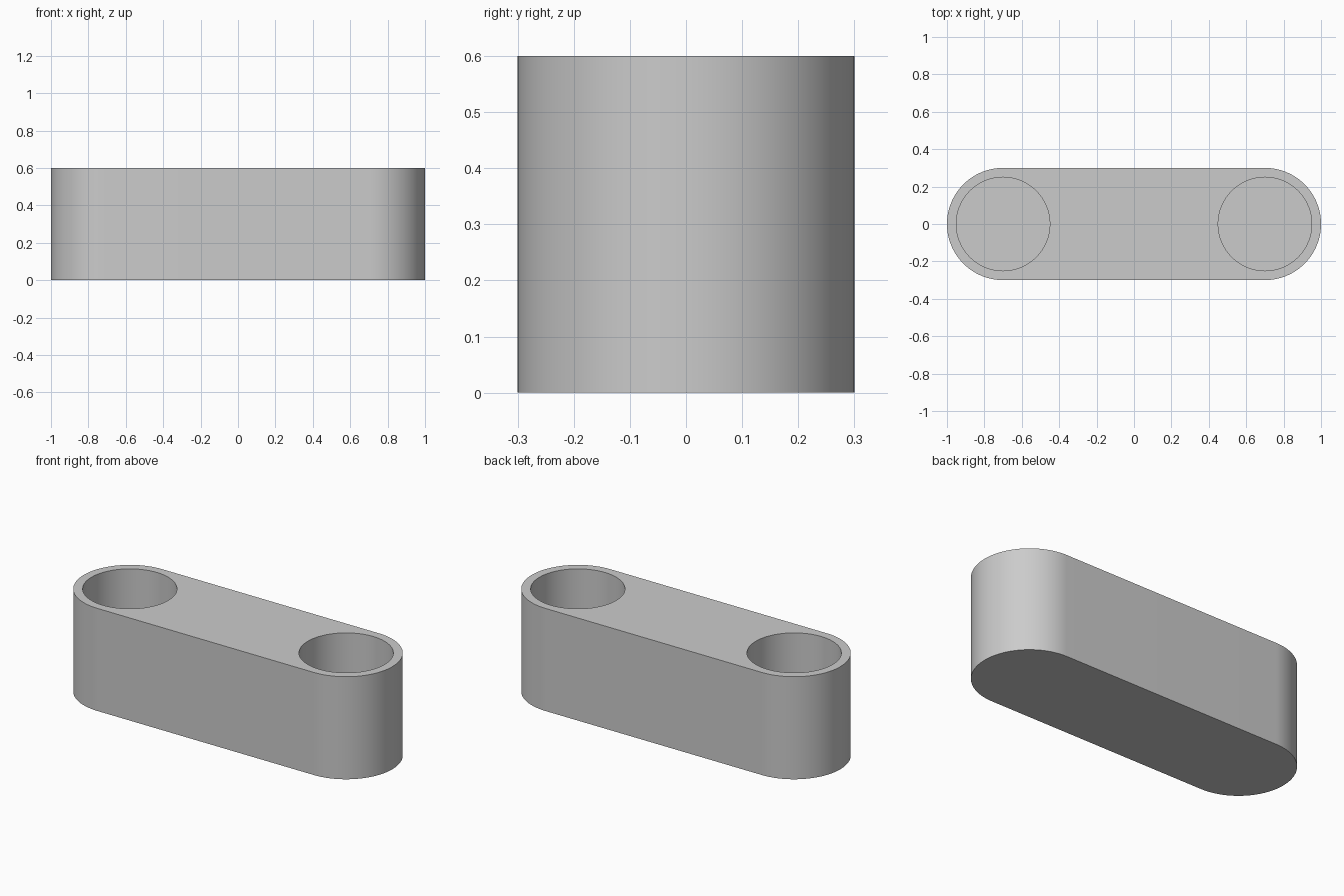
import bpy
import bmesh
from math import cos, sin, pi, radians

if "Cube" in bpy.data.objects:
    bpy.data.objects.remove(bpy.data.objects["Cube"])

HALF_SPAN = 0.7      # distance of each end centre from the middle
RADIUS = 0.3
HEIGHT = 0.6
BORE = 0.25
FLOOR = 0.05         # material left under each pocket
SEGMENTS = 64

grey = bpy.data.materials.new("plain grey")
grey.diffuse_color = (0.6, 0.6, 0.6, 1)
grey.use_nodes = True
grey.node_tree.nodes["Principled BSDF"].inputs["Base Color"].default_value = (0.6, 0.6, 0.6, 1)


def half_ring(side):
    """Points of one rounded end, counter-clockwise."""
    start = -pi / 2 if side > 0 else pi / 2
    angles = [start + pi * i / SEGMENTS for i in range(SEGMENTS + 1)]
    return [(side * HALF_SPAN + RADIUS * cos(a), RADIUS * sin(a), 0) for a in angles]


# Rounded bar: slot outline extruded upward
bm = bmesh.new()
outline = bm.faces.new([bm.verts.new(p) for p in half_ring(1) + half_ring(-1)])
top = bmesh.ops.extrude_face_region(bm, geom=[outline])["geom"]
bmesh.ops.translate(bm, verts=[g for g in top if isinstance(g, bmesh.types.BMVert)],
                    vec=(0, 0, HEIGHT))
bmesh.ops.recalc_face_normals(bm, faces=bm.faces)
mesh = bpy.data.meshes.new("link_bar")
bm.to_mesh(mesh)
bm.free()
mesh.materials.append(grey)
bar = bpy.data.objects.new("link_bar", mesh)
bpy.context.collection.objects.link(bar)
bpy.ops.object.select_all(action="DESELECT")

# Round blind pocket in each end
for side, name in ((1, "left"), (-1, "right")):
    bpy.ops.mesh.primitive_cylinder_add(vertices=2 * SEGMENTS, radius=BORE, depth=HEIGHT,
                                        location=(side * HALF_SPAN, 0, FLOOR + HEIGHT / 2))
    cutter = bpy.context.object
    cutter.name = name + "_pocket_cutter"
    cutter.hide_render = True
    cutter.data.materials.append(grey)
    bpy.context.view_layer.objects.active = bar
    cut = bar.modifiers.new(name + "_pocket", "BOOLEAN")
    cut.operation = "DIFFERENCE"
    cut.solver = "EXACT"
    cut.object = cutter
    bpy.ops.object.modifier_apply(modifier=cut.name)
    bpy.data.objects.remove(cutter)

# Smooth walls with crisp rims
bar.select_set(True)
bpy.context.view_layer.objects.active = bar
bpy.ops.object.shade_smooth_by_angle(angle=radians(30))
